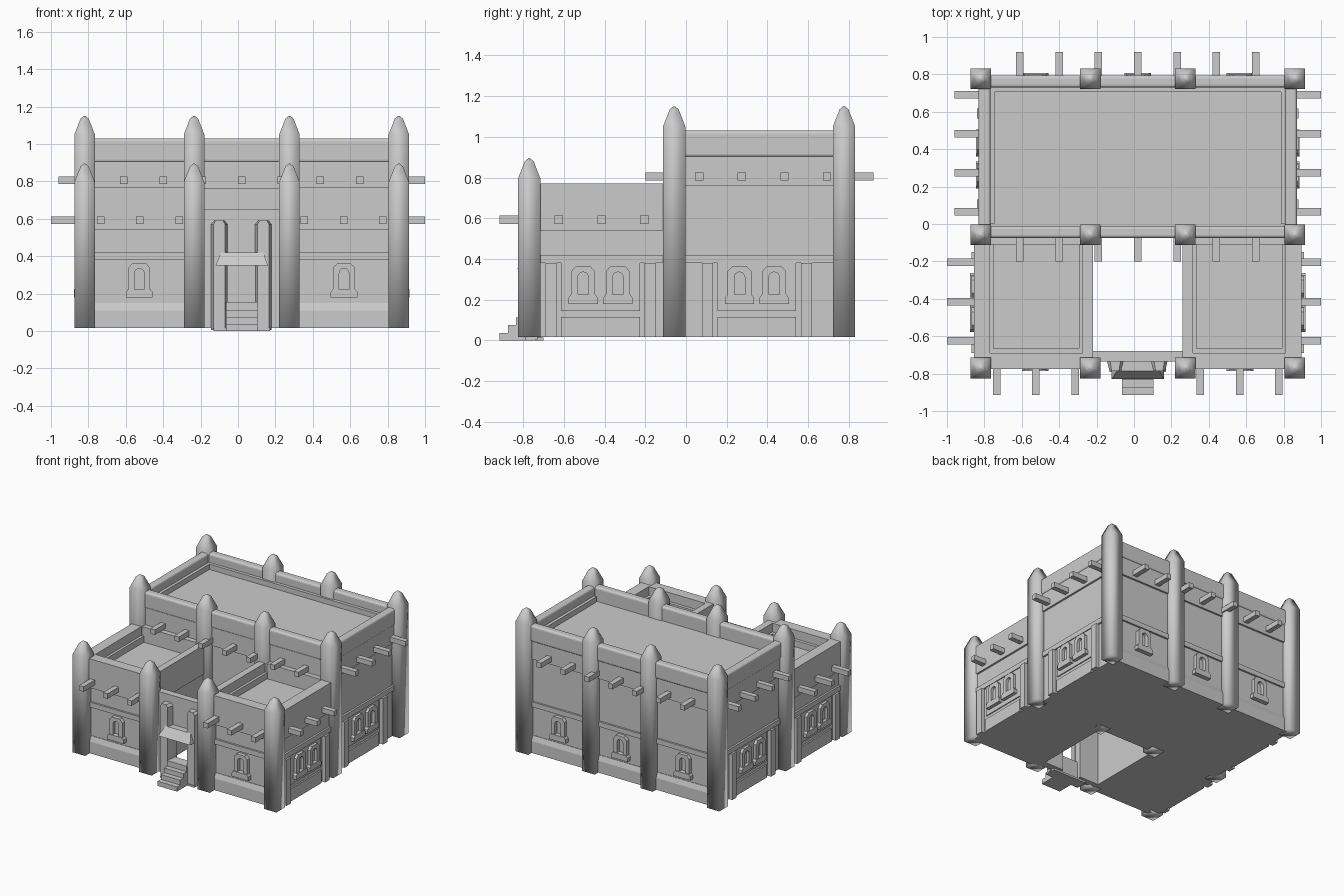
import bpy, bmesh, math

if "Cube" in bpy.data.objects:
    bpy.data.objects.remove(bpy.data.objects["Cube"])

CX = 0.02          # mirror axis of the building
B = 0.016          # underside of the walls

mat = bpy.data.materials.new("clay grey")
mat.diffuse_color = (0.6, 0.6, 0.6, 1)
mat.use_nodes = True
mat.node_tree.nodes["Principled BSDF"].inputs["Base Color"].default_value = mat.diffuse_color


def finish(name, bm, smooth=None):
    bmesh.ops.recalc_face_normals(bm, faces=bm.faces)
    me = bpy.data.meshes.new(name)
    bm.to_mesh(me)
    bm.free()
    me.materials.append(mat)
    ob = bpy.data.objects.new(name, me)
    bpy.context.collection.objects.link(ob)
    if smooth:
        bpy.context.view_layer.objects.active = ob
        ob.select_set(True)
        bpy.ops.object.shade_smooth_by_angle(angle=math.radians(smooth))
        ob.select_set(False)
    return ob


def prism(bm, low, high):
    """Closed solid between two matching point loops."""
    a = [bm.verts.new(p) for p in low]
    b = [bm.verts.new(p) for p in high]
    n = len(a)
    bm.faces.new(a)
    bm.faces.new(b)
    for i in range(n):
        bm.faces.new((a[i], a[(i + 1) % n], b[(i + 1) % n], b[i]))


def box(bm, x0, x1, y0, y1, z0, z1):
    r = [(x0, y0), (x1, y0), (x1, y1), (x0, y1)]
    prism(bm, [(x, y, z0) for x, y in r], [(x, y, z1) for x, y in r])


def boxes(name, rows):
    bm = bmesh.new()
    for r in rows:
        box(bm, *r)
    return finish(name, bm)


def mx(r):
    """Mirror a box row across the building axis."""
    return (2 * CX - r[1], 2 * CX - r[0]) + tuple(r[2:])


def wall_map(side, plane):
    """Map (along wall, outward distance, height) to world space."""
    return {"front": lambda u, d, z: (u, plane - d, z),
            "back": lambda u, d, z: (u, plane + d, z),
            "left": lambda u, d, z: (plane - d, u, z),
            "right": lambda u, d, z: (plane + d, u, z)}[side]


def wall_shape(bm, f, pts, d0, d1):
    prism(bm, [f(u, d0, z) for u, z in pts], [f(u, d1, z) for u, z in pts])


def rect(u0, u1, z0, z1):
    return [(u0, z0), (u1, z0), (u1, z1), (u0, z1)]


def window(bm, f, u, z):
    """Arched frame on a sill, with a raised pane."""
    arch = [(0.026 * math.cos(math.pi * i / 8), 0.13 + 0.026 * math.sin(math.pi * i / 8)) for i in range(9)]
    outer = [(-0.058, 0.04), (-0.058, 0.16), (-0.035, 0.185), (0.035, 0.185), (0.058, 0.16), (0.058, 0.04)]
    pts = outer + [(0.026, 0.04)] + arch + [(-0.026, 0.04)]
    wall_shape(bm, f, [(u + a, z + b) for a, b in pts], -0.01, 0.03)
    sill = [(-0.072, 0), (0.072, 0), (0.072, 0.03), (0.06, 0.045), (-0.06, 0.045), (-0.072, 0.03)]
    wall_shape(bm, f, [(u + a, z + b) for a, b in sill], -0.01, 0.036)


# Pointed pillars: square shafts with two-step caps
bm = bmesh.new()
for y, shoulder in ((0.776, 1.05), (-0.058, 1.05), (-0.77, 0.795)):
    for x in (-0.82, -0.235, 0.275, 0.86):
        prev = None
        for h, z in ((0.055, B), (0.055, shoulder), (0.022, shoulder + 0.085), (0.004, shoulder + 0.1)):
            ring = [bm.verts.new((x + sx * h, y + sy * h, z)) for sx, sy in ((-1, -1), (1, -1), (1, 1), (-1, 1))]
            if prev:
                for i in range(4):
                    bm.faces.new((prev[i], prev[(i + 1) % 4], ring[(i + 1) % 4], ring[i]))
            else:
                bm.faces.new(ring)
            prev = ring
        bm.faces.new(prev)
ob = finish("pillars", bm)
ob.data.polygons.foreach_set("use_smooth", [True] * len(ob.data.polygons))

# Main hall: lower wall, overhanging upper band, roof
boxes("main_hall", [(-0.81, 0.85, -0.06, 0.77, B, 0.78),
                    (-0.825, 0.865, -0.07, 0.785, 0.76, 0.915),
                    (-0.82, 0.86, -0.065, 0.78, 0.86, 0.918)])

# Main parapet with softened edges
ob = boxes("main_parapet", [(-0.832, -0.768, -0.058, 0.776, 0.9, 1.03),
                            (0.808, 0.872, -0.058, 0.776, 0.9, 1.03),
                            (-0.82, 0.86, 0.73, 0.795, 0.9, 1.03),
                            (-0.82, 0.86, -0.075, -0.01, 0.9, 1.03)])
bev = ob.modifiers.new("soft edges", "BEVEL")
bev.width, bev.segments = 0.016, 3

# Inner ledge of the main parapet
boxes("main_roof_ledge", [(-0.77, -0.745, 0, 0.74, 0.9, 0.96), (0.785, 0.81, 0, 0.74, 0.9, 0.96),
                          (-0.77, 0.81, 0.705, 0.74, 0.9, 0.96)])

# Wings: lower wall, overhanging band, four-sided parapet
wing = [(-0.84, -0.23, -0.75, -0.05, B, 0.55),
        (-0.855, -0.22, -0.775, -0.05, 0.54, 0.65),
        (-0.855, -0.77, -0.775, -0.07, 0.64, 0.77),
        (-0.275, -0.22, -0.775, -0.07, 0.64, 0.77),
        (-0.855, -0.22, -0.775, -0.69, 0.64, 0.77),
        (-0.855, -0.22, -0.11, -0.07, 0.64, 0.77),
        (-0.775, -0.75, -0.70, -0.10, 0.64, 0.70),
        (-0.295, -0.27, -0.70, -0.10, 0.64, 0.70),
        (-0.775, -0.27, -0.70, -0.665, 0.64, 0.70)]
boxes("left_wing", wing)
boxes("right_wing", [mx(r) for r in wing])

# Gate wall with doorway
boxes("gate_wall", [(-0.23, -0.06, -0.735, -0.68, B, 0.65), (0.1, 0.27, -0.735, -0.68, B, 0.65),
                    (-0.06, 0.1, -0.735, -0.68, 0.4, 0.65)])

# Gate posts with chamfered tops
bm = bmesh.new()
for u in (-0.1, 0.135):
    f = wall_map("front", -0.73)
    pts = rect(u - 0.045, u + 0.045, 0.005, 0.57) [:2] + [(u + 0.045, 0.57), (u + 0.028, 0.59), (u - 0.028, 0.59), (u - 0.045, 0.57)]
    top = [(u + (a - u) * 0.7, z) for a, z in pts]
    prism(bm, [f(a, 0, z) for a, z in pts], [f(a, 0.055, z) for a, z in top])
finish("gate_posts", bm)

# Sloped canopy over the door
bm = bmesh.new()
prism(bm, [(x, y, 0.35) for x, y in ((-0.12, -0.83), (0.16, -0.83), (0.16, -0.735), (-0.12, -0.735))],
      [(x, y, 0.42) for x, y in ((-0.09, -0.785), (0.135, -0.785), (0.135, -0.735), (-0.09, -0.735))])
finish("door_canopy", bm)

# Entrance steps
boxes("steps", [(-0.065, 0.105, -0.915 + 0.04 * i, -0.71, 0, z) for i, z in enumerate((0.037, 0.075, 0.112, 0.155))]
      + [(-0.13, 0.17, -0.79, -0.70, 0.0, 0.015)])

# Roof beams poking out of the walls
rows = []
for i in range(7):
    x = -0.61 + 0.21 * i
    rows.append((x - 0.02, x + 0.02, 0.7, 0.92, 0.785, 0.825))
    rows.append((x - 0.02, x + 0.02, -0.2, 0.0, 0.785, 0.825))
for i in range(4):
    y = 0.065 + 0.209 * i
    rows.append((0.8, 1.0, y - 0.02, y + 0.02, 0.785, 0.825))
    rows.append((-0.96, -0.76, y - 0.02, y + 0.02, 0.785, 0.825))
for i in range(3):
    y = -0.625 + 0.21 * i
    rows.append((0.8, 1.0, y - 0.02, y + 0.02, 0.573, 0.613))
    rows.append((-1.0, -0.76, y - 0.02, y + 0.02, 0.573, 0.613))
    for x in (-0.735 + 0.21 * i, 0.355 + 0.21 * i):
        rows.append((x - 0.02, x + 0.02, -0.915, -0.7, 0.573, 0.613))
boxes("roof_beams", rows)

# Front and back bays: plinth, mouldings and a single window
trim, wins = bmesh.new(), bmesh.new()
for side, plane, centres in (("front", -0.75, (-0.528, 0.567)), ("back", 0.77, (-0.528, CX, 0.567))):
    f = wall_map(side, plane)
    for u in centres:
        h = 0.26
        wall_shape(trim, f, rect(u - h, u + h, B, 0.11), -0.01, 0.018)
        prism(trim, [f(u + s, d, 0.11) for s, d in ((-h, -0.01), (h, -0.01), (h, 0.018), (-h, 0.018))],
              [f(u + s, d, 0.15) for s, d in ((-h, -0.01), (h, -0.01), (h, 0.004), (-h, 0.004))])
        wall_shape(trim, f, rect(u - h, u + h, 0.38, 0.42), -0.01, 0.015)
        window(wins, f, u, 0.178)

# Side bays: cornice, posts, panels and a pair of windows
for side, planes in (("left", (-0.84, -0.81)), ("right", (0.88, 0.85))):
    for plane, c, u0, u1 in ((planes[0], -0.42, -0.73, -0.1), (planes[1], 0.348, -0.02, 0.73)):
        f = wall_map(side, plane)
        wall_shape(trim, f, rect(u0, u1, 0.38, 0.42), -0.01, 0.015)
        for s in (-1, 1):
            p = c + s * 0.243
            wall_shape(trim, f, rect(p - 0.027, p + 0.027, B, 0.38), -0.01, 0.03)
            window(wins, f, c + s * 0.085, 0.18)
        wall_shape(trim, f, rect(c - 0.193, c + 0.193, B, 0.115), -0.01, 0.012)
        wall_shape(trim, f, rect(c - 0.193, c + 0.193, 0.145, 0.38), -0.01, 0.008)
finish("wall_trim", trim)
finish("windows", wins)
